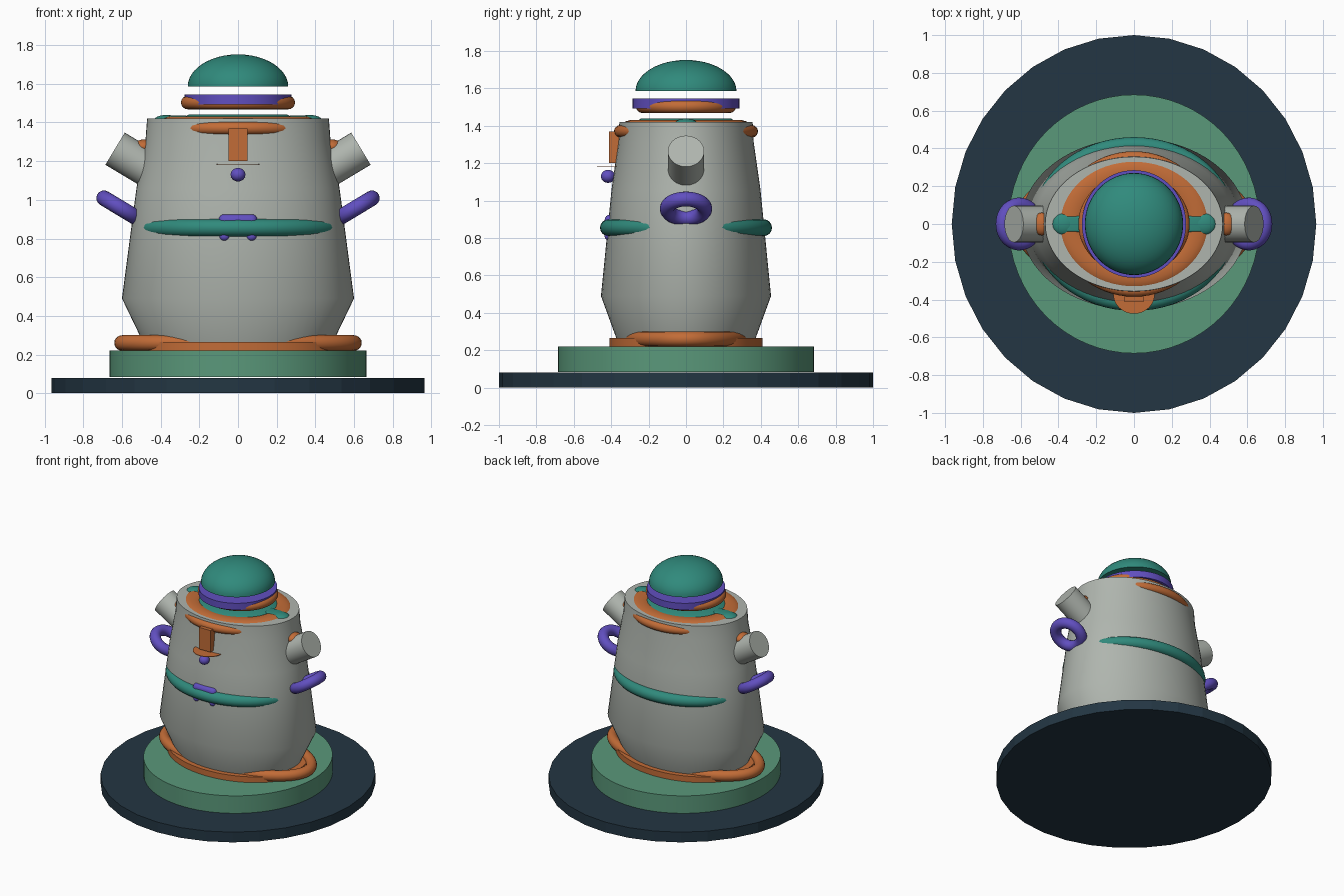
import bpy, bmesh, math
from mathutils import Matrix, Vector

if "Cube" in bpy.data.objects:
    bpy.data.objects.remove(bpy.data.objects["Cube"])


def material(name, hex_code):
    def linear(i):
        c = int(hex_code[i:i + 2], 16) / 255
        return c / 12.92 if c < 0.04 else ((c + 0.055) / 1.055) ** 2.4
    m = bpy.data.materials.new(name)
    colour = (linear(0), linear(2), linear(4), 1)
    m.use_nodes = True
    m.diffuse_color = colour
    m.node_tree.nodes["Principled BSDF"].inputs["Base Color"].default_value = colour
    return m


NAVY = material("dark navy", "233643")
GREEN = material("sage green", "5a987a")
GREY = material("warm grey", "afb5ae")
TEAL = material("teal", "308a7c")
ORANGE = material("burnt orange", "c26c37")
PURPLE = material("violet", "614fc0")


def finish(name, bm, mat, matrix=Matrix(), angle=40):
    bmesh.ops.recalc_face_normals(bm, faces=bm.faces)
    bm.transform(matrix)
    mesh = bpy.data.meshes.new(name)
    bm.to_mesh(mesh)
    bm.free()
    mesh.materials.append(mat)
    ob = bpy.data.objects.new(name, mesh)
    bpy.context.collection.objects.link(ob)
    if angle:
        bpy.ops.object.select_all(action="DESELECT")
        bpy.context.view_layer.objects.active = ob
        ob.select_set(True)
        bpy.ops.object.shade_smooth_by_angle(angle=math.radians(angle))
    return ob


def lathe(name, profile, ax, ay, mat, sides=64, angle=40):
    """Closed stack of elliptical rings from (radius, z) pairs."""
    bm = bmesh.new()
    rings = []
    for r, z in profile:
        rings.append([bm.verts.new((r * ax * math.sin(t), r * ay * math.cos(t), z))
                      for t in (2 * math.pi * i / sides for i in range(sides))])
    for low, high in zip(rings, rings[1:]):
        for i in range(sides):
            j = (i + 1) % sides
            bm.faces.new((low[i], low[j], high[j], high[i]))
    bm.faces.new(rings[0])
    bm.faces.new(rings[-1])
    return finish(name, bm, mat, angle=angle)


def ring(name, a, b, tube, tube_z, mat, matrix, sides=64, tube_sides=16):
    """Elliptical torus with an elliptical tube."""
    bm = bmesh.new()
    loops = []
    for i in range(sides):
        t = 2 * math.pi * i / sides
        loop = []
        for k in range(tube_sides):
            p = 2 * math.pi * k / tube_sides
            d = tube * math.cos(p)
            loop.append(bm.verts.new(((a + d) * math.cos(t), (b + d) * math.sin(t),
                                      tube_z * math.sin(p))))
        loops.append(loop)
    for i in range(sides):
        u, v = loops[i], loops[(i + 1) % sides]
        for k in range(tube_sides):
            n = (k + 1) % tube_sides
            bm.faces.new((u[k], v[k], v[n], u[n]))
    return finish(name, bm, mat, matrix, 60)


def ball(name, centre, size, mat):
    bm = bmesh.new()
    bmesh.ops.create_uvsphere(bm, u_segments=32, v_segments=16, radius=1)
    return finish(name, bm, mat, Matrix.Translation(centre) @ Matrix.Diagonal((*size, 1)))


def block(name, centre, size, mat, bevel=0.0):
    bm = bmesh.new()
    bmesh.ops.create_cube(bm, size=1)
    bmesh.ops.scale(bm, vec=Vector(size), verts=bm.verts)
    if bevel:
        bmesh.ops.bevel(bm, geom=bm.edges[:], offset=bevel, segments=4,
                        profile=0.5, affect="EDGES")
    return finish(name, bm, mat, Matrix.Translation(centre))


def up(z):
    return Matrix.Translation((0, 0, z))


# Stepped base
lathe("base_disc", [(1, 0), (1, 0.08)], 0.965, 1, NAVY, sides=32, angle=0)
lathe("plinth", [(1, 0.083), (1, 0.22)], 0.665, 0.685, GREEN, angle=30)
lathe("foot_plate", [(1, 0.22), (1, 0.265)], 0.54, 0.41, ORANGE)
ring("foot_ring", 0.6, 0.31, 0.04, 0.04, ORANGE, up(0.26))

# Oval body
lathe("body", [(0.47, 0.22), (0.6, 0.49), (0.525, 1.06), (0.478, 1.31), (0.47, 1.42)],
      1, 0.758, GREY)

# Bands that surface through the front and back of the body
ring("waist_band", 0.495, 0.415, 0.045, 0.045, TEAL, up(0.855))
ring("brow_band", 0.375, 0.352, 0.033, 0.033, ORANGE, up(1.37))

# Collar and neck on the top
ring("collar", 0.335, 0.275, 0.07, 0.03, ORANGE, up(1.402))
lathe("neck", [(1, 1.39), (1, 1.425), (0.9, 1.44)], 0.285, 0.265, TEAL)

# Floating head pieces
ring("head_ring", 0.26, 0.232, 0.035, 0.035, ORANGE, up(1.503))
lathe("head_band", [(1, 1.493), (1, 1.545)], 0.276, 0.285, PURPLE)
steps = 12
lathe("head_dome", [(math.cos(q), 1.585 + 0.167 * math.sin(q))
                    for q in (0.495 * math.pi * i / steps for i in range(steps + 1))],
      0.26, 0.27, TEAL)

# Face and chest details
block("nose", (0, -0.375, 1.285), (0.1, 0.075, 0.17), ORANGE)
lathe("lip_plate", [(1, 1.182), (1, 1.186)], 0.11, 0.105, ORANGE).location.y = -0.37
ball("front_button", (0, -0.417, 1.13), (0.038, 0.038, 0.035), PURPLE)
block("chest_clasp", (0, -0.4, 0.868), (0.2, 0.07, 0.115), PURPLE, 0.03)

# Parts on both sides
for side, word in ((1, "left"), (-1, "right")):
    tilt = Matrix.Rotation(side * math.radians(-31), 4, "Y")
    bm = bmesh.new()
    bmesh.ops.create_cone(bm, cap_ends=True, segments=32, radius1=0.097,
                          radius2=0.097, depth=0.3)
    axis = Matrix.Rotation(math.radians(90), 4, "Y")
    centre = Matrix.Translation((side * 0.507, 0, 1.187))
    finish(word + "_arm", bm, GREY, centre @ tilt @ axis)
    ball(word + "_shoulder_pad", (side * 0.488, 0, 1.275), (0.05, 0.06, 0.037), ORANGE)
    ring(word + "_hand_ring", 0.1, 0.1, 0.04, 0.04, PURPLE,
         Matrix.Translation((side * 0.607, 0, 0.957)) @ tilt, sides=40)
    ball(word + "_collar_tab", (side * 0.37, 0, 1.41), (0.065, 0.06, 0.029), TEAL)
    block(word + "_collar_strap", (side * 0.31, 0, 1.42), (0.1, 0.085, 0.03), TEAL, 0.01)
    ball(word + "_clasp_foot", (side * 0.07, -0.415, 0.81), (0.025, 0.02, 0.022), PURPLE)
